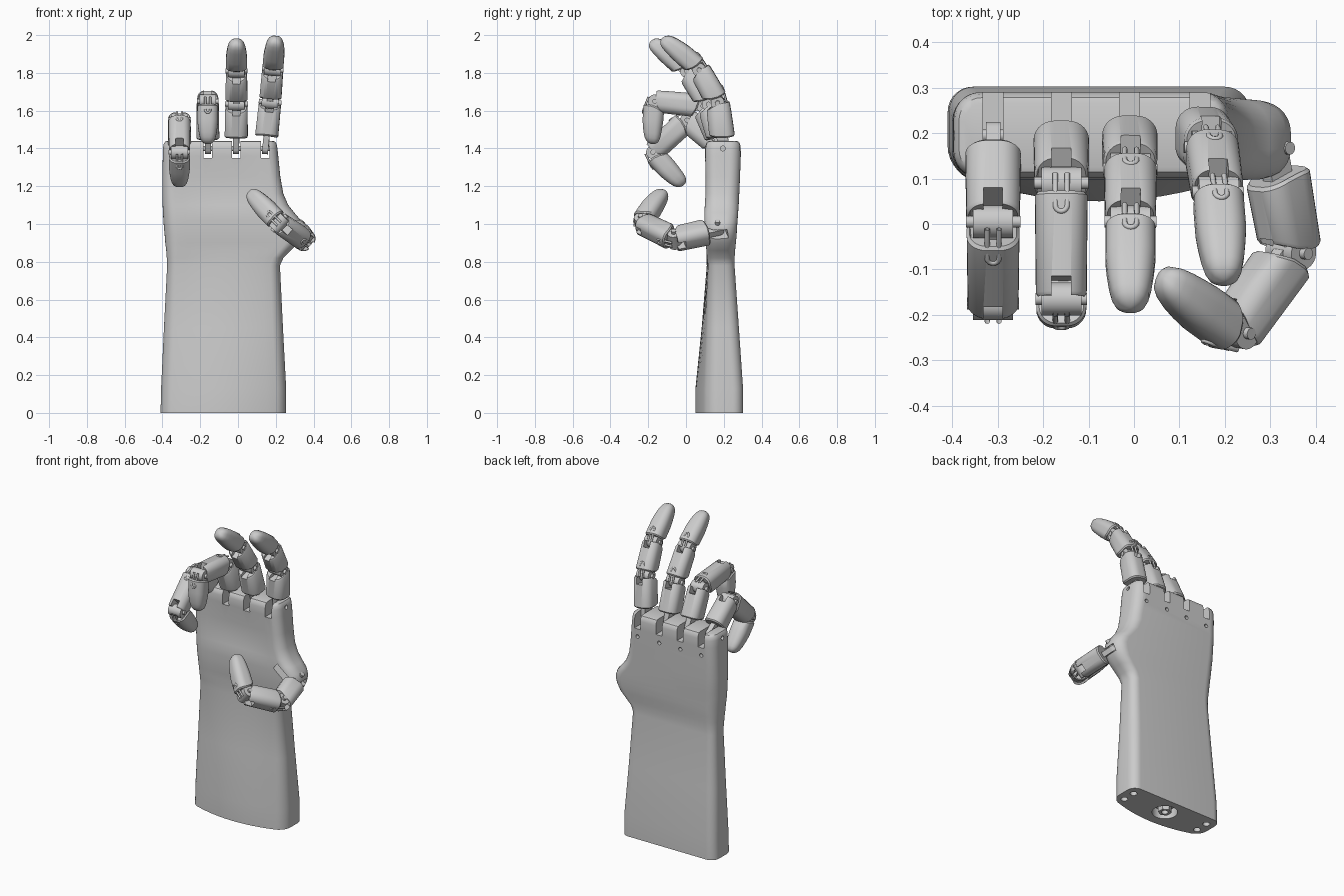
import bpy, bmesh
from math import sin, cos, pi, radians
from mathutils import Vector, Matrix

if "Cube" in bpy.data.objects:
    bpy.data.objects.remove(bpy.data.objects["Cube"])


def finish(name, bm, angle=35):
    bmesh.ops.recalc_face_normals(bm, faces=bm.faces)
    me = bpy.data.meshes.new(name)
    bm.to_mesh(me)
    bm.free()
    ob = bpy.data.objects.new(name, me)
    bpy.context.collection.objects.link(ob)
    smooth(ob, angle)
    return ob


def smooth(ob, angle=35):
    bpy.ops.object.select_all(action='DESELECT')
    ob.select_set(True)
    bpy.context.view_layer.objects.active = ob
    bpy.ops.object.shade_smooth_by_angle(angle=radians(angle))


def section(x0, x1, y0, y1, r, bulge=0.0):
    """Rounded rectangle with an optional bulge on its front edge."""
    pts = []
    for i, (cx, cy) in enumerate([(x1 - r, y1 - r), (x0 + r, y1 - r), (x0 + r, y0 + r), (x1 - r, y0 + r)]):
        for k in range(8):
            a = i * pi / 2 + k / 7 * pi / 2
            pts.append((cx + r * cos(a), cy + r * sin(a)))
        if i == 2:
            pts += [(x0 + r + (x1 - x0 - 2 * r) * k / 12, y0) for k in range(1, 12)]
    out = []
    for x, y in pts:
        u = (2 * x - x0 - x1) / (x1 - x0)
        t = min(1, max(0, (y1 - r - y) / max(1e-6, y1 - y0 - 2 * r)))
        out.append((x, y - bulge * (1 - u * u) * t))
    return out


def loft(name, rings, mat=Matrix()):
    bm = bmesh.new()
    loops = [[bm.verts.new(mat @ Vector(p)) for p in ring] for ring in rings]
    n = len(loops[0])
    for a, b in zip(loops, loops[1:]):
        for i in range(n):
            bm.faces.new((a[i], a[(i + 1) % n], b[(i + 1) % n], b[i]))
    bm.faces.new(loops[0])
    bm.faces.new(loops[-1])
    return finish(name, bm)


def cylinder(name, centre, axis, r, length, seg=24):
    bm = bmesh.new()
    rot = Vector(axis).to_track_quat('Z', 'Y').to_matrix().to_4x4()
    bmesh.ops.create_cone(bm, cap_ends=True, segments=seg, radius1=r, radius2=r, depth=length,
                          matrix=Matrix.Translation(centre) @ rot)
    return finish(name, bm)


def box(name, mat, centre, size):
    bm = bmesh.new()
    bmesh.ops.create_cube(bm, size=1, matrix=mat @ Matrix.Translation(centre) @ Matrix.Diagonal((*size, 1)))
    return finish(name, bm)


def cut(ob, cutters):
    for c in cutters:
        c.hide_render = True
        m = ob.modifiers.new("cut", 'BOOLEAN')
        m.operation, m.solver, m.object = 'DIFFERENCE', 'EXACT', c
        bpy.ops.object.select_all(action='DESELECT')
        bpy.context.view_layer.objects.active = ob
        ob.select_set(True)
        bpy.ops.object.modifier_apply(modifier=m.name)
        bpy.data.objects.remove(c)
    smooth(ob)


def frame(p, q, axis):
    """Local frame at p: Z along the bone, X along the hinge, Y to the back of the hand."""
    z = (q - p).normalized()
    x = (axis - z * axis.dot(z)).normalized()
    y = z.cross(x)
    m = Matrix((x, y, z)).transposed().to_4x4()
    m.translation = p
    return m


def ring(w, d, yo, zf):
    r = 0.38 * min(w, d)
    return [(x, y, zf(y)) for x, y in section(-w / 2, w / 2, yo - d / 2, yo + d / 2, r)]


def finger(name, pts):
    pts = [Vector(p) for p in pts]
    a, b, c = (pts[i + 1] - pts[i] for i in range(3))
    axis = (a.cross(b) + b.cross(c)).normalized()
    labels = ["proximal", "middle", "distal"]
    mats = []
    for i, label in enumerate(labels):
        p, q = pts[i], pts[i + 1]
        L = (q - p).length
        m = frame(p, q, axis)
        mats.append(m)
        w, d = (0.122, 0.116, 0.11)[i], (0.134, 0.124, 0.112)[i]
        base = 0.06 if i == 0 else 0.022
        slope = 0.25 if i == 0 else 0.5
        lo = lambda off: (lambda y: base + off - min(0, y) * slope)
        hi = lambda off: (lambda y: L + off + min(0, y) * 0.5)
        rings = [ring(w - .012, d - .012, 0, lo(0)), ring(w, d, 0, lo(.007))]
        if i < 2:
            rings += [ring(w - .004, d - .006, 0, hi(-.012)), ring(w - .014, d - .016, 0, hi(-.004))]
        else:
            # rounded fingertip
            for f, s in [(.45, 1), (.6, .94), (.75, .85), (.86, .74), (.93, .6), (.975, .4), (.995, .18), (1, .05)]:
                rings.append(ring(w * s, d * s * .98, -.016 * f * f, lambda y, f=f: L * f))
        body = loft(f"{name}_{label}", rings, m)
        # fork slot at the far end, hinge barrel recess at the near end
        if i < 2:
            cut(body, [box("slot_cutter", m, (0, 0, L), (.042, .3, .09))])
        # tongue with a round eye that enters the previous part
        tl = base + .045
        prof = [(.03 * cos(t), .03 * sin(t)) for t in [pi + k * pi / 12 for k in range(13)]]
        prof += [(.03, tl), (-.03, tl)]
        loft(f"{name}_{label}_tongue", [[(x, y, z) for y, z in prof] for x in (-.016, .016)], m)
        if i:
            cylinder(f"{name}_{label}_barrel", p, m.col[0].xyz, .036, .088, 32)
            cylinder(f"{name}_{label}_pin", p, m.col[0].xyz, .013, w + .004)
            # wire loop on the back of the joint
            path = [(-.013, -.018)] + [(-.013 * cos(k * pi / 8), .055 + .013 * sin(k * pi / 8)) for k in range(9)] + [(.013, -.018)]
            cu = bpy.data.curves.new(f"{name}_{label}_loop", 'CURVE')
            cu.dimensions, cu.bevel_depth, cu.bevel_resolution = '3D', .006, 2
            sp = cu.splines.new('POLY')
            sp.points.add(len(path) - 1)
            for pt, (x, z) in zip(sp.points, path):
                pt.co = (x, d / 2 - .002 if z > 0 else d / 2 - .02, z, 1)
            lp = bpy.data.objects.new(cu.name, cu)
            lp.matrix_world = m
            bpy.context.collection.objects.link(lp)
    return mats[0]


# Palm and forearm, lofted upward: z, x0, x1, y0, y1, corner radius, front bulge
levels = [
    (0, -.41, .255, .115, .302, .055, .065), (.13, -.407, .255, .115, .302, .055, .065),
    (.45, -.392, .238, .118, .28, .055, .035), (.78, -.375, .222, .12, .257, .05, .01),
    (.82, -.377, .24, .113, .257, .055, .005), (.86, -.38, .28, .108, .26, .06, 0),
    (.9, -.385, .318, .104, .264, .065, 0), (.94, -.388, .338, .1, .268, .068, 0),
    (.98, -.392, .345, .098, .27, .068, 0), (1.02, -.395, .332, .097, .273, .068, 0),
    (1.06, -.397, .298, .097, .276, .068, 0), (1.1, -.399, .266, .098, .279, .066, -.005),
    (1.16, -.4, .24, .099, .282, .064, -.012), (1.25, -.4, .224, .1, .286, .06, -.012),
    (1.36, -.398, .213, .1, .29, .06, -.003), (1.405, -.397, .208, .101, .29, .06, 0),
    (1.425, -.393, .204, .106, .286, .056, 0), (1.436, -.385, .196, .114, .278, .05, 0),
    (1.44, -.373, .184, .126, .266, .042, 0)]
palm = loft("palm_and_forearm", [[(x, y, l[0]) for x, y in section(*l[1:])] for l in levels])

# Fingers and thumb as joint positions
finger("index_finger", [(.145, .2, 1.4), (.17, .168, 1.645), (.184, .07, 1.82), (.2, -.115, 1.995)])
finger("middle_finger", [(-.01, .195, 1.4), (-.008, .12, 1.635), (-.008, .005, 1.81), (-.008, -.175, 1.98)])
finger("ring_finger", [(-.16, .195, 1.4), (-.16, .09, 1.625), (-.16, -.165, 1.65), (-.16, -.195, 1.425)])
finger("little_finger", [(-.31, .195, 1.4), (-.31, .005, 1.55), (-.31, -.175, 1.38), (-.31, -.025, 1.195)])
thumb = finger("thumb", [(.305, .17, .97), (.345, -.06, .92), (.22, -.235, 1.005), (.055, -.13, 1.175)])

# Knuckle slots, thumb slot, tendon holes and mounting holes
cutters = [box("thumb_slot_cutter", thumb, (0, 0, .02), (.044, .3, .12))]
for x in (-.31, -.16, -.01, .145):
    cutters.append(box("knuckle_cutter", Matrix(), (x, .2, 1.4), (.044, .4, .1)))
    cutters.append(cylinder("tendon_cutter", (x, .28, 1.3), (0, 1, 0), .012, .08))
    cylinder("knuckle_pin", (x, .195, 1.4), (1, 0, 0), .013, .1)
for x in (-.355, .2):
    for y in (.15, .235):
        cutters.append(cylinder("screw_cutter", (x, y, 0), (0, 0, 1), .021, .08))
for x in (-.4, .21):
    cutters.append(cylinder("pin_hole_cutter", (x, .195, 1.4), (1, 0, 0), .013, .05))
cutters.append(cylinder("socket_cutter", (-.08, .185, 0), (0, 0, 1), .075, .12, 32))
cut(palm, cutters)
post = cylinder("socket_nut", (-.08, .185, .035), (0, 0, 1), .04, .07, 6)
cut(post, [cylinder("bolt_cutter", (-.08, .185, 0), (0, 0, 1), .02, .1)])
cylinder("thumb_pin", (.305, .17, .97), thumb.col[0].xyz, .014, .12)
